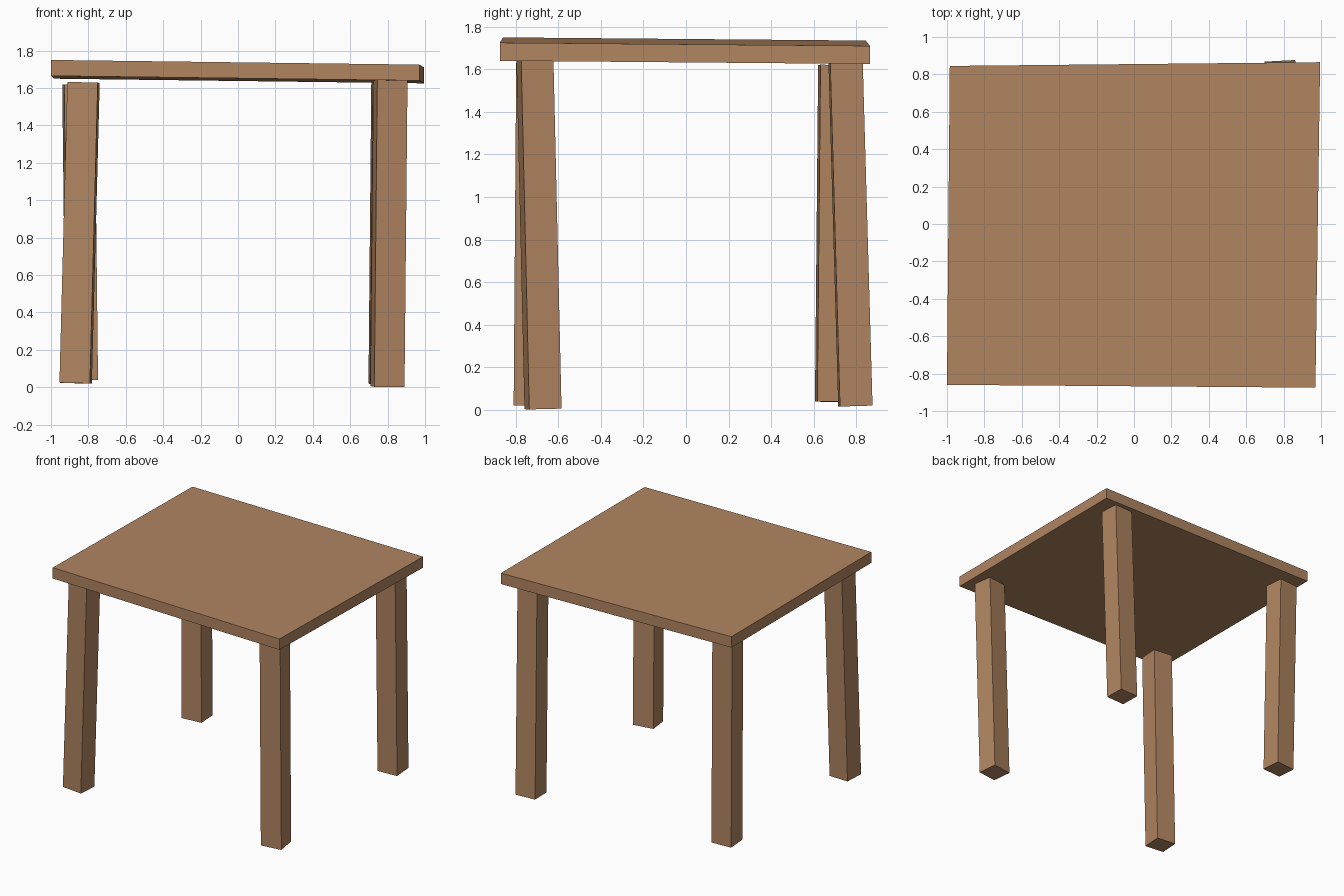
import bpy, bmesh, math
from mathutils import Vector, Matrix

if "Cube" in bpy.data.objects:
    bpy.data.objects.remove(bpy.data.objects["Cube"], do_unlink=True)

wood = bpy.data.materials.new("brown_wood")
wood.use_nodes = True
COLOUR = (0.44, 0.235, 0.12, 1)
wood.diffuse_color = COLOUR
wood.node_tree.nodes["Principled BSDF"].inputs["Base Color"].default_value = COLOUR


def add_object(name, bm):
    bmesh.ops.recalc_face_normals(bm, faces=bm.faces)
    mesh = bpy.data.meshes.new(name)
    bm.to_mesh(mesh)
    bm.free()
    mesh.materials.append(wood)
    obj = bpy.data.objects.new(name, mesh)
    bpy.context.collection.objects.link(obj)
    return obj


def tabletop(corners, thickness):
    """Slightly uneven board, given by its upper corners."""
    bm = bmesh.new()
    face = bm.faces.new([bm.verts.new(c) for c in corners])
    out = bmesh.ops.extrude_face_region(bm, geom=[face])
    moved = [v for v in out["geom"] if isinstance(v, bmesh.types.BMVert)]
    bmesh.ops.translate(bm, verts=moved, vec=(0, 0, -thickness))
    return add_object("tabletop", bm)


def leg(name, foot, head, yaw, width=0.163, depth=0.153):
    """Square post leaning from foot to head, turned about its own axis."""
    foot, head = Vector(foot), Vector(head)
    axis = head - foot
    lean = Vector((0, 0, 1)).rotation_difference(axis).to_matrix().to_4x4()
    bm = bmesh.new()
    bmesh.ops.create_cube(bm, size=1, matrix=(
        Matrix.Translation((foot + head) / 2) @ lean
        @ Matrix.Rotation(math.radians(yaw), 4, "Z")
        @ Matrix.Diagonal((width, depth, axis.length, 1))))
    return add_object(name, bm)


# Board, sloping gently down to the model's left and back
tabletop([(-1.0, -0.86, 1.75), (0.97, -0.875, 1.725),
          (0.995, 0.865, 1.71), (-0.985, 0.845, 1.735)], 0.085)

# Four legs, each with its own lean and turn
leg("front_right_leg", (-0.868, -0.728, 0.022), (-0.826, -0.716, 1.63), -4)
leg("front_left_leg", (0.799, -0.672, 0.004), (0.815, -0.71, 1.645), 8)
leg("back_right_leg", (-0.835, 0.688, 0.038), (-0.853, 0.703, 1.62), 4)
leg("back_left_leg", (0.783, 0.796, 0.018), (0.798, 0.75, 1.635), 3)
